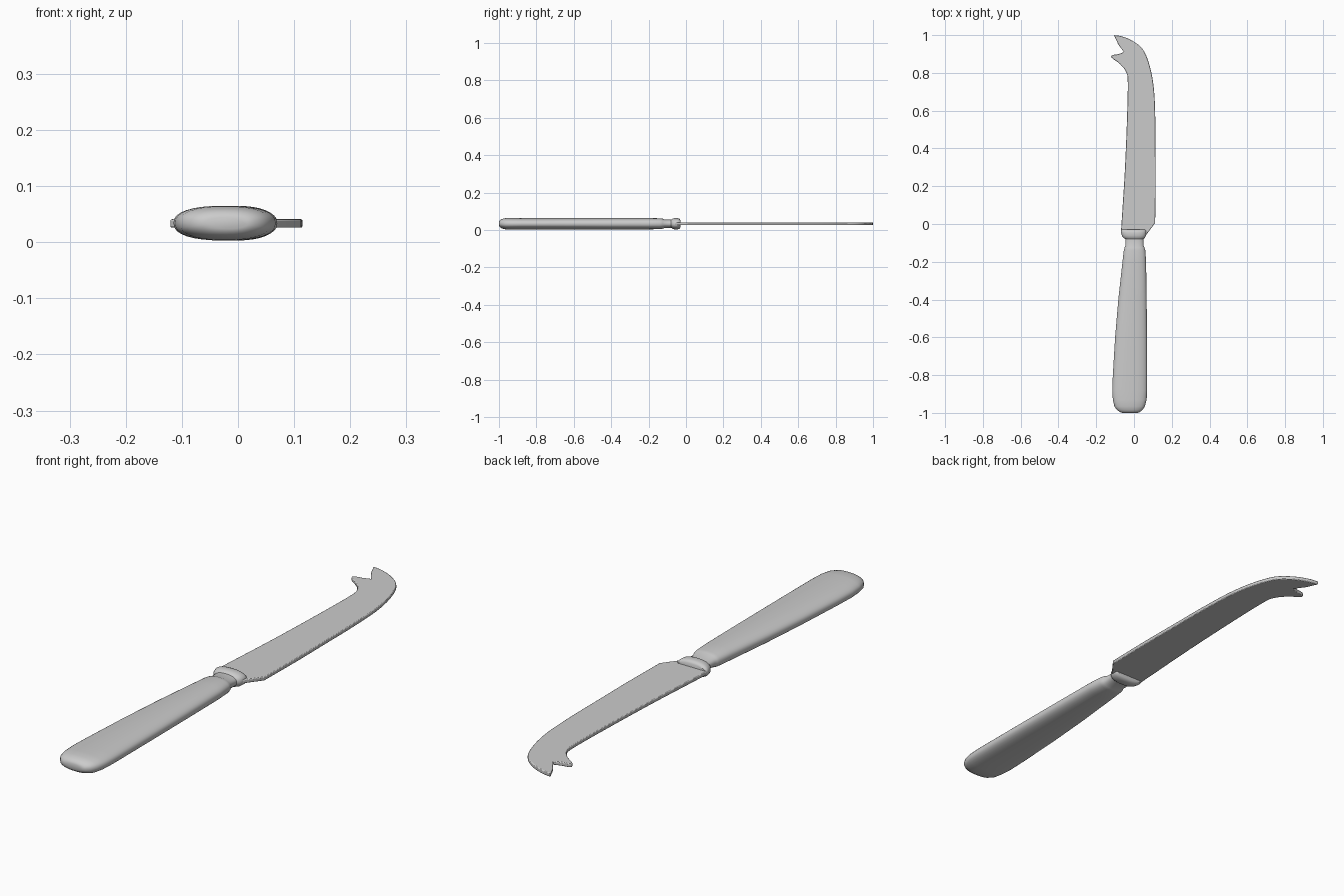
import bpy, bmesh, math
from mathutils import Vector

if "Cube" in bpy.data.objects:
    bpy.data.objects.remove(bpy.data.objects["Cube"])

steel = bpy.data.materials.new("grey steel")
steel.diffuse_color = (0.6, 0.6, 0.6, 1)
steel.use_nodes = True
steel.node_tree.nodes["Principled BSDF"].inputs["Base Color"].default_value = steel.diffuse_color
MID = 0.034  # height of the knife's centre plane


def finish(bm, name):
    bmesh.ops.recalc_face_normals(bm, faces=bm.faces)
    me = bpy.data.meshes.new(name)
    bm.to_mesh(me)
    bm.free()
    me.materials.append(steel)
    ob = bpy.data.objects.new(name, me)
    bpy.context.collection.objects.link(ob)
    bpy.context.view_layer.objects.active = ob
    ob.select_set(True)
    bpy.ops.object.shade_smooth_by_angle(angle=math.radians(40))
    ob.select_set(False)
    return ob


def loft(name, stations, segments=32, power=2.4):
    """Skin rounded cross-sections given as (y, left, right, half_height)."""
    bm = bmesh.new()
    rings = []
    for y, left, right, h in stations:
        ring = []
        for i in range(segments):
            a = 2 * math.pi * i / segments
            c, s = math.cos(a), math.sin(a)
            x = (left + right) / 2 + (right - left) / 2 * math.copysign(abs(c) ** (2 / power), c)
            z = MID + h * math.copysign(abs(s) ** (2 / power), s)
            ring.append(bm.verts.new((x, y, z)))
        rings.append(ring)
    for a, b in zip(rings, rings[1:]):
        for i in range(segments):
            j = (i + 1) % segments
            bm.faces.new((a[i], a[j], b[j], b[i]))
    bm.faces.new(rings[0])
    bm.faces.new(rings[-1])
    return finish(bm, name)


def smooth_run(points, steps=4):
    """Catmull-Rom curve through the points, ends included."""
    p = [Vector(q) for q in points]
    p = [2 * p[0] - p[1]] + p + [2 * p[-1] - p[-2]]
    out = []
    for a, b, c, d in zip(p, p[1:], p[2:], p[3:]):
        for k in range(steps):
            t = k / steps
            out.append(0.5 * (2 * b + (c - a) * t + (2 * a - 5 * b + 4 * c - d) * t ** 2
                              + (3 * b - a - 3 * c + d) * t ** 3))
    return out + [p[-2]]


# Handle: flattened oval, wide rounded butt tapering to the neck
loft("handle", [
    (-1.0, -0.060, 0.018, 0.010), (-0.996, -0.073, 0.030, 0.018),
    (-0.985, -0.090, 0.045, 0.025), (-0.965, -0.104, 0.058, 0.030),
    (-0.93, -0.112, 0.067, 0.031), (-0.88, -0.115, 0.070, 0.031),
    (-0.80, -0.112, 0.070, 0.031), (-0.60, -0.100, 0.069, 0.031),
    (-0.40, -0.083, 0.067, 0.031), (-0.20, -0.061, 0.064, 0.030),
    (-0.14, -0.054, 0.060, 0.029), (-0.125, -0.050, 0.056, 0.027),
    (-0.115, -0.045, 0.050, 0.023), (-0.075, -0.046, 0.050, 0.022)])

# Collar: raised band between neck and blade
loft("collar", [
    (-0.080, -0.046, 0.050, 0.021), (-0.072, -0.058, 0.058, 0.027),
    (-0.062, -0.064, 0.063, 0.030), (-0.045, -0.069, 0.065, 0.030),
    (-0.035, -0.069, 0.064, 0.027), (-0.030, -0.066, 0.060, 0.020)])

# Blade: curved outline ending in a forked tip
back_edge = smooth_run([(0.112, 0.005), (0.115, 0.2), (0.114, 0.4), (0.113, 0.55), (0.106, 0.71),
                        (0.085, 0.83), (0.050, 0.92), (-0.005, 0.968), (-0.063, 0.993), (-0.106, 1.0)])
fork = smooth_run([(-0.053, 0.910), (-0.085, 0.899), (-0.113, 0.894), (-0.118, 0.880), (-0.074, 0.847),
                   (-0.042, 0.805), (-0.033, 0.75), (-0.037, 0.556), (-0.048, 0.29), (-0.063, 0.05),
                   (-0.069, -0.045)])
outline = back_edge + [Vector((-0.083, 0.95))] + fork + [Vector((0.055, -0.07))]
bm = bmesh.new()
base = bm.faces.new([bm.verts.new((v.x, v.y, MID - 0.008)) for v in outline])
up = bmesh.ops.extrude_face_region(bm, geom=[base])["geom"]
bmesh.ops.translate(bm, vec=(0, 0, 0.015), verts=[g for g in up if isinstance(g, bmesh.types.BMVert)])
blade = finish(bm, "blade")
bevel = blade.modifiers.new("soft edge", "BEVEL")
bevel.width, bevel.segments = 0.003, 2
bevel.limit_method, bevel.angle_limit = "ANGLE", math.radians(60)
